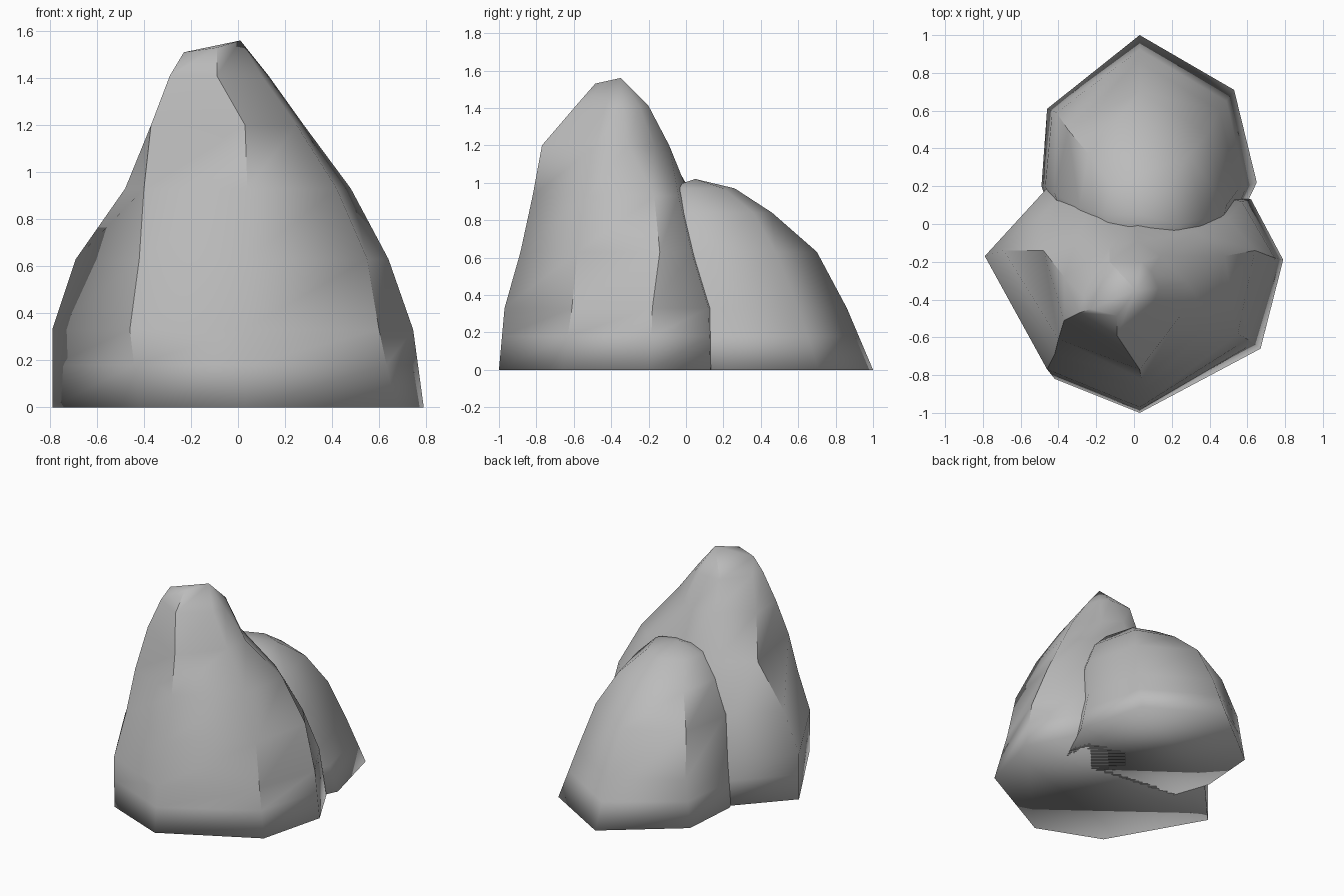
import bpy, bmesh

if "Cube" in bpy.data.objects:
    bpy.data.objects.remove(bpy.data.objects["Cube"])

stone = bpy.data.materials.new("stone")
stone.diffuse_color = (0.5, 0.5, 0.5, 1)
stone.use_nodes = True
stone.node_tree.nodes["Principled BSDF"].inputs["Base Color"].default_value = stone.diffuse_color


def loft(name, rings, crown, foot, creases):
    """Skin stacked (z, outline) rings up to the crown points.
    foot: height of an extra ring above the ground.
    creases: (column, first ring, last ring) of edges kept sharp."""
    (z0, base), (z1, above) = rings[:2]
    t = (foot - z0) / (z1 - z0)
    extra = [(a[0] + (b[0] - a[0]) * t, a[1] + (b[1] - a[1]) * t)
             for a, b in zip(base, above)]
    rings = [rings[0], (foot, extra)] + rings[1:]

    bm = bmesh.new()
    loops = [[bm.verts.new((x, y, z)) for x, y in pts] for z, pts in rings]
    loops.append([bm.verts.new(p) for p in crown])
    n = len(crown)
    for a, b in zip(loops, loops[1:]):
        for i in range(n):
            j = (i + 1) % n
            bm.faces.new((a[i], a[j], b[j], b[i]))
    bm.faces.new(list(reversed(loops[0])))
    for f in bm.faces:
        f.smooth = True
    for col, first, last in creases:
        for k in range(first, last):
            bm.edges.get((loops[k][col], loops[k + 1][col])).smooth = False
    bmesh.ops.remove_doubles(bm, verts=bm.verts, dist=0.0005)
    # close the crown if it still has an open rim
    rim = [e for e in bm.edges if e.is_boundary]
    if rim:
        cap = bmesh.ops.holes_fill(bm, edges=rim, sides=0)["faces"]
        for f in cap:
            f.smooth = True
    bmesh.ops.recalc_face_normals(bm, faces=bm.faces)
    mesh = bpy.data.meshes.new(name)
    bm.to_mesh(mesh)
    bm.free()
    mesh.materials.append(stone)
    obj = bpy.data.objects.new(name, mesh)
    bpy.context.collection.objects.link(obj)
    return obj


# Tall front rock: corners run left, front, right, back
tall_rings = [
    (0.00, [(-.79, -.17), (-.42, -.82), (.03, -1.0), (.67, -.66),
            (.79, -.19), (.62, .13), (.10, .25), (-.46, .19)]),
    (0.33, [(-.79, -.17), (-.46, -.77), (.03, -.97), (.60, -.61),
            (.745, -.18), (.57, .12), (.10, .22), (-.46, .19)]),
    (0.63, [(-.69, -.14), (-.42, -.69), (.04, -.885), (.55, -.58),
            (.64, -.14), (.50, .03), (.10, .10), (-.38, .15)]),
    (0.93, [(-.48, -.14), (-.40, -.61), (.04, -.82), (.42, -.52),
            (.48, -.17), (.33, -.04), (.02, .02), (-.26, .04)]),
    (1.20, [(-.37, -.28), (-.37, -.51), (.03, -.77), (.25, -.48),
            (.28, -.31), (.14, -.17), (.02, -.09), (-.13, -.12)]),
    (1.41, [(-.27, -.38), (-.29, -.47), (-.09, -.59), (.10, -.43),
            (.13, -.34), (.09, -.25), (.04, -.20), (-.13, -.20)]),
]
left, front, peak = (-.23, -.45, 1.51), (-.09, -.485, 1.53), (.01, -.35, 1.56)
loft("tall_rock", tall_rings,
     [left, left, front, peak, peak, peak, peak, peak], 0.18,
     [(1, 1, 7), (2, 4, 7), (3, 1, 3), (4, 1, 4), (0, 3, 5), (7, 5, 7)])

# Low domed rock leaning on the back; its front corners sit inside the tall rock
low_rings = [
    (0.00, [(-.46, .61), (-.49, .20), (-.35, -.20), (.45, -.20),
            (.65, .22), (.53, .71), (.03, 1.0)]),
    (0.33, [(-.41, .59), (-.47, .20), (-.33, -.20), (.42, -.20),
            (.55, .18), (.455, .60), (.03, .86)]),
    (0.63, [(-.35, .50), (-.42, .16), (-.30, -.20), (.35, -.20),
            (.49, .10), (.39, .48), (.03, .70)]),
    (0.84, [(-.24, .37), (-.29, .09), (-.20, -.15), (.25, -.18),
            (.37, .03), (.29, .36), (.03, .46)]),
    (0.97, [(-.12, .20), (-.16, .05), (-.10, -.08), (.16, -.10),
            (.24, .00), (.18, .20), (.03, .26)]),
]
loft("low_rock", low_rings, [(.03, .05, 1.02)] * 7, 0.18, [(0, 2, 4)])
